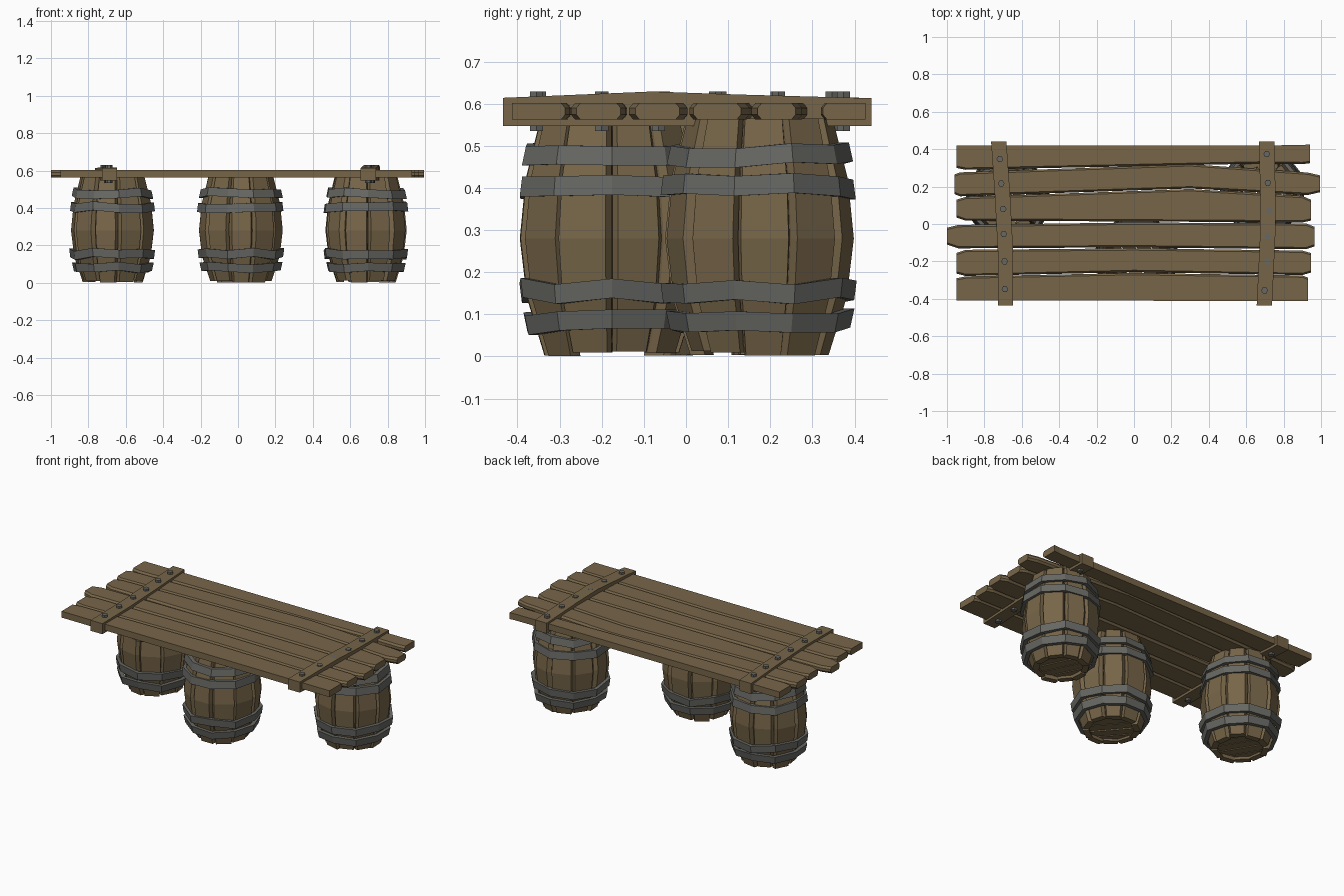
import bpy, bmesh, math, random
from math import sin, cos, pi, radians

if "Cube" in bpy.data.objects:
    bpy.data.objects.remove(bpy.data.objects["Cube"])

random.seed(4)


def material(name, rgb):
    m = bpy.data.materials.new(name)
    m.diffuse_color = (*rgb, 1)
    m.use_nodes = True
    m.node_tree.nodes["Principled BSDF"].inputs["Base Color"].default_value = m.diffuse_color
    return m


WOOD = material("brown wood", (0.185, 0.132, 0.066))
METAL = material("grey iron", (0.135, 0.135, 0.125))


def jit(a):
    return random.uniform(-a, a)


def loft(bm, rings, closed=False):
    """Skin a list of equal-length point rings; cap the ends unless closed."""
    vs = [[bm.verts.new(p) for p in r] for r in rings]
    n = len(vs[0])
    for i in range(len(vs) if closed else len(vs) - 1):
        a, b = vs[i], vs[(i + 1) % len(vs)]
        for j in range(n):
            k = (j + 1) % n
            bm.faces.new((a[j], a[k], b[k], b[j]))
    if not closed:
        bm.faces.new(vs[0][::-1])
        bm.faces.new(vs[-1])


def finish(bm, name, mat, loc=(0, 0, 0), rot=0):
    bmesh.ops.recalc_face_normals(bm, faces=bm.faces)
    me = bpy.data.meshes.new(name)
    bm.to_mesh(me)
    bm.free()
    me.materials.append(mat)
    ob = bpy.data.objects.new(name, me)
    ob.location = loc
    ob.rotation_euler.z = rot
    bpy.context.collection.objects.link(ob)
    return ob


SIDES = 10
STAVE_PROFILE = [(0.008, 0.162), (0.14, 0.205), (0.28, 0.222), (0.42, 0.208), (0.565, 0.172)]
HOOPS = [(0.06, 0.105, 0.212, 0.222), (0.132, 0.178, 0.226, 0.232),
         (0.38, 0.427, 0.232, 0.226), (0.457, 0.502, 0.222, 0.212)]


def barrel(name, x, y, rot):
    # staves with chamfered edges
    bm = bmesh.new()
    for s in range(SIDES):
        mid = 2 * pi * s / SIDES
        half = radians(14 + jit(1.5))
        off, push = radians(jit(1.5)), jit(0.003)
        drop = random.uniform(-0.007, 0.006)
        rings = []
        for i, (z, r) in enumerate(STAVE_PROFILE):
            if i == 0:
                z += drop
            r += push
            sect = [(-radians(18), r - 0.035), (-radians(17.5), r - 0.018), (-half + off, r),
                    (half + off, r), (radians(17.5), r - 0.018), (radians(18), r - 0.035)]
            rings.append([(q * cos(mid + a), q * sin(mid + a), z) for a, q in sect])
        loft(bm, rings)
    finish(bm, name + "_staves", WOOD, (x, y, 0), rot)

    # bottom and top lids made of slats
    bm = bmesh.new()
    for z, R in ((0.03, 0.15), (0.535, 0.15)):
        for k in range(5):
            a = -R + 2 * R * k / 5 + 0.003
            b = -R + 2 * R * (k + 1) / 5 - 0.003
            xs = [a, (a + b) / 2, b]
            outline = [(u, -math.sqrt(R * R - u * u)) for u in xs]
            outline += [(u, -v) for u, v in outline[::-1]]
            dz = jit(0.004)
            loft(bm, [[(u, v, z + dz + h) for u, v in outline] for h in (0, 0.02)])
    finish(bm, name + "_lids", WOOD, (x, y, 0), rot + 0.4)

    # iron hoops, slightly uneven
    bm = bmesh.new()
    for z0, z1, r0, r1 in HOOPS:
        rings = []
        for s in range(SIDES):
            a = 2 * pi * (s + 0.5) / SIDES
            dz, dr = jit(0.009), jit(0.004)
            rings.append([(q * cos(a), q * sin(a), z + dz) for q, z in
                          ((r0 + dr - 0.024, z0), (r0 + dr, z0), (r1 + dr, z1), (r1 + dr - 0.024, z1))])
        loft(bm, rings, closed=True)
    finish(bm, name + "_hoops", METAL, (x, y, 0), rot)


barrel("left_barrel", -0.67, 0.13, 0.15)
barrel("middle_barrel", 0.015, -0.175, 0.31)
barrel("right_barrel", 0.685, 0.175, 0.05)

# table planks: stations (x, y low, y high), bevels on low and high sides
Z0, Z1 = 0.562, 0.602
PLANKS = [
    ([(-0.95, 0.30, 0.42), (-0.90, 0.29, 0.42), (0.67, 0.323, 0.42), (0.90, 0.32, 0.422), (0.94, 0.325, 0.426)], 1, 0),
    ([(-0.96, 0.16, 0.265), (-0.93, 0.148, 0.276), (0.3, 0.19, 0.32), (0.93, 0.155, 0.275), (0.995, 0.17, 0.26)], 1, 1),
    ([(-0.95, 0.035, 0.13), (-0.90, 0.018, 0.145), (0.3, 0.012, 0.187), (0.90, 0.008, 0.15), (0.945, 0.018, 0.13)], 1, 1),
    ([(-1.0, -0.11, -0.02), (-0.94, -0.13, -0.005), (0.0, -0.125, 0.008), (0.92, -0.135, 0.003), (0.965, -0.12, -0.015)], 1, 1),
    ([(-0.95, -0.265, -0.155), (-0.90, -0.278, -0.138), (0.0, -0.257, -0.13), (0.90, -0.273, -0.142), (0.945, -0.26, -0.155)], 1, 1),
    ([(-0.95, -0.41, -0.29), (-0.90, -0.41, -0.28), (0.0, -0.41, -0.262), (0.90, -0.413, -0.275), (0.93, -0.413, -0.287)], 0, 1),
]
for i, (stations, blo, bhi) in enumerate(PLANKS):
    bm = bmesh.new()
    rings = []
    for x, lo, hi in stations:
        l, h = lo + 0.010 * blo, hi - 0.010 * bhi
        rings.append([(x, l, Z0), (x, lo, Z0 + 0.012), (x, lo, Z1 - 0.012), (x, l, Z1),
                      (x, h, Z1), (x, hi, Z1 - 0.012), (x, hi, Z0 + 0.012), (x, h, Z0)])
    loft(bm, rings)
    finish(bm, f"table_plank_{i + 1}", WOOD)

# cross beams: (y, x centre, top height)
BEAMS = {
    "left_cross_beam": [(-0.435, -0.687, 0.614), (-0.15, -0.687, 0.617), (0.15, -0.703, 0.616), (0.44, -0.723, 0.614)],
    "right_cross_beam": [(-0.435, 0.697, 0.614), (-0.08, 0.714, 0.629), (0.12, 0.717, 0.622), (0.44, 0.709, 0.613)],
}
for name, stations in BEAMS.items():
    bm = bmesh.new()
    loft(bm, [[(x - 0.041, y, 0.547), (x + 0.041, y, 0.547), (x + 0.041, y, top), (x - 0.041, y, top)]
              for y, x, top in stations])
    finish(bm, name, WOOD)

# hexagonal bolts through the beams
BOLTS = {
    "left_bolts": [(-0.717, 0.347), (-0.71, 0.216), (-0.70, 0.08), (-0.696, -0.053), (-0.692, -0.2), (-0.69, -0.348)],
    "right_bolts": [(0.71, 0.374), (0.716, 0.22), (0.725, 0.07), (0.715, -0.065), (0.713, -0.2), (0.698, -0.355)],
}
for name, spots in BOLTS.items():
    bm = bmesh.new()
    for x, y in spots:
        loft(bm, [[(x + 0.018 * cos(k * pi / 3), y + 0.018 * sin(k * pi / 3), z) for k in range(6)]
                  for z in (0.535, 0.629)])
    finish(bm, name, METAL)
